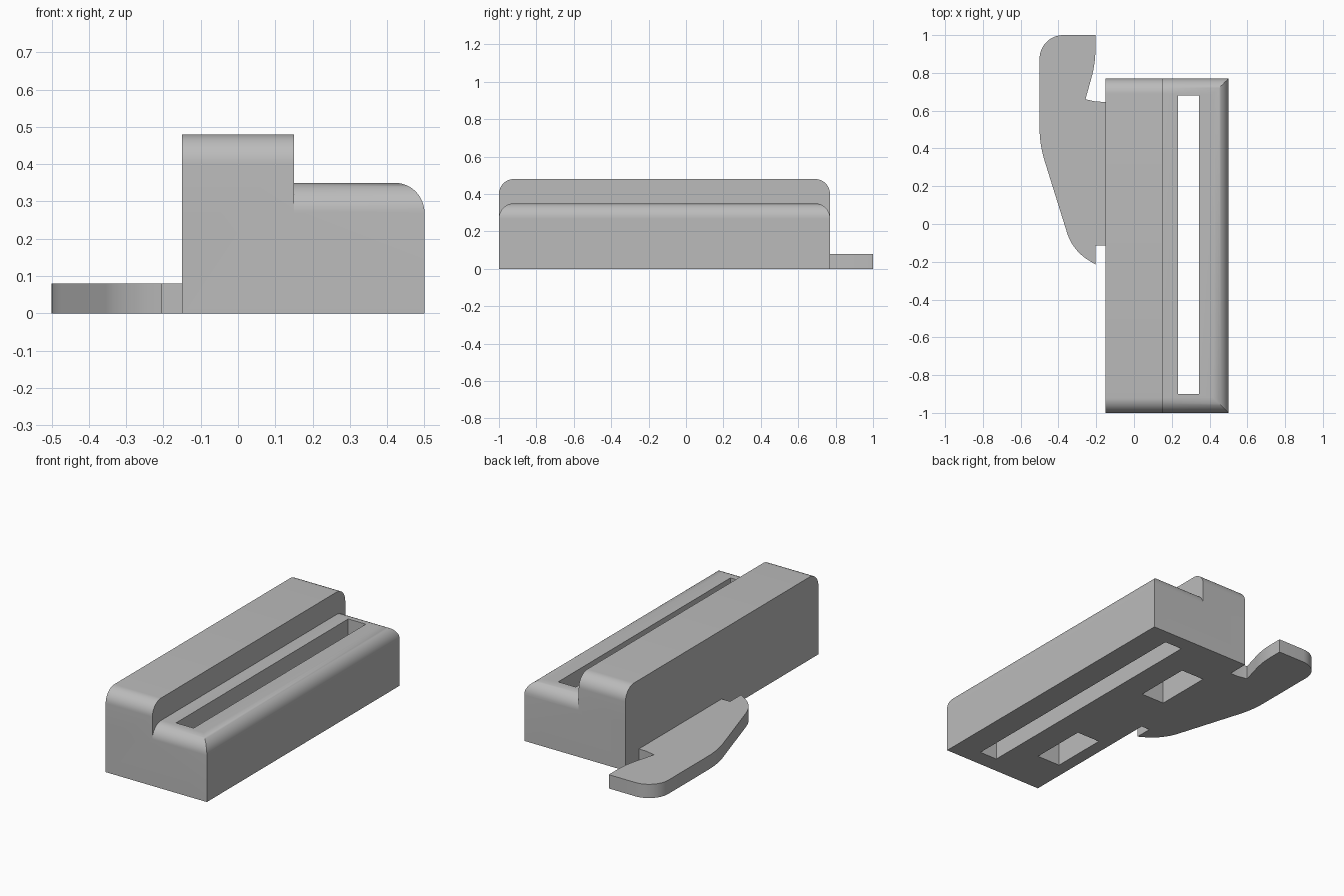
import bpy
import bmesh
import math
from mathutils import Vector

cube = bpy.data.objects.get("Cube")
if cube:
    bpy.data.objects.remove(cube, do_unlink=True)

grey = bpy.data.materials.new("plain grey")
grey.use_nodes = True
colour = (0.5, 0.5, 0.5, 1)
grey.diffuse_color = colour
grey.node_tree.nodes["Principled BSDF"].inputs["Base Color"].default_value = colour


def fillet(corners, steps=12):
    """Round each (u, v, cut) corner with an arc that starts cut away from it."""
    out = []
    for i, (u, v, cut) in enumerate(corners):
        p = Vector((u, v))
        if not cut:
            out.append(p)
            continue
        d1 = (Vector(corners[i - 1][:2]) - p).normalized()
        d2 = (Vector(corners[(i + 1) % len(corners)][:2]) - p).normalized()
        half = d1.angle(d2) / 2
        centre = p + (d1 + d2).normalized() * cut / math.cos(half)
        a, b = p + d1 * cut - centre, p + d2 * cut - centre
        sweep = math.pi - 2 * half
        for k in range(steps + 1):
            s = k / steps
            out.append(centre + (a * math.sin((1 - s) * sweep) + b * math.sin(s * sweep)) / math.sin(sweep))
    return out


def prism(name, corners, axis, low, high):
    """Extrude a filleted profile along an axis from low to high."""
    place = {"x": lambda p, d: (d, p.x, p.y),
             "y": lambda p, d: (p.x, d, p.y),
             "z": lambda p, d: (p.x, p.y, d)}[axis]
    bm = bmesh.new()
    face = bm.faces.new([bm.verts.new(place(p, low)) for p in fillet(corners)])
    grown = bmesh.ops.extrude_face_region(bm, geom=[face])["geom"]
    shift = Vector(place(Vector((0, 0)), high - low))
    bmesh.ops.translate(bm, vec=shift, verts=[g for g in grown if isinstance(g, bmesh.types.BMVert)])
    bmesh.ops.recalc_face_normals(bm, faces=bm.faces)
    mesh = bpy.data.meshes.new(name)
    bm.to_mesh(mesh)
    bm.free()
    mesh.materials.append(grey)
    obj = bpy.data.objects.new(name, mesh)
    bpy.context.collection.objects.link(obj)
    return obj


def rect(u0, u1, v0, v1, cut_low=0, cut_high=0):
    """Rectangle whose two upper corners may be rounded."""
    return [(u0, v0, 0), (u1, v0, 0), (u1, v1, cut_high), (u0, v1, cut_low)]


def combine(target, tool, operation):
    """Boolean the tool into the target and discard the tool."""
    mod = target.modifiers.new(operation.title(), "BOOLEAN")
    mod.operation, mod.solver, mod.object = operation, "EXACT", tool
    bpy.context.view_layer.objects.active = target
    bpy.ops.object.modifier_apply(modifier=mod.name)
    bpy.data.objects.remove(tool, do_unlink=True)


FRONT, BACK, SIDE, OUTER, R = -1.0, 0.77, -0.15, 0.5, 0.08

# Low shelf: rounded ends and outer edge, meeting in mitred corners
body = prism("slotted_block", rect(FRONT, BACK, 0, 0.35, R, R), "x", SIDE, OUTER)
combine(body, prism("edge_shape", rect(SIDE - 0.1, OUTER, -0.1, 0.35, 0, R), "y", FRONT - 0.1, BACK + 0.1), "INTERSECT")

# Tall rail with rounded ends
combine(body, prism("tall_rail", rect(FRONT, BACK, 0, 0.48, R, R), "x", SIDE, 0.15), "UNION")

# Flat side lever with a hooked tail
lever = [(-0.11, 0.645, 0), (-0.2, 0.648, 0), (-0.257, 0.66, 0), (-0.204, 0.85, 0.08),
         (-0.204, 1, 0), (-0.5, 1, 0.125), (-0.5, 0.42, 0.09), (-0.325, -0.141, 0.1),
         (-0.204, -0.214, 0), (-0.204, -0.113, 0), (-0.11, -0.113, 0)]
combine(body, prism("side_lever", lever, "z", 0, 0.08), "UNION")

# Long slot right through the shelf
combine(body, prism("slot", rect(0.232, 0.345, -0.9, 0.68), "z", -0.1, 0.6), "DIFFERENCE")

# Two blind pockets in the underside
middle = (FRONT + BACK) / 2
for side in (-1, 1):
    y = middle + side * 0.445
    combine(body, prism("pocket", rect(-0.075, 0.075, y - 0.17, y + 0.17), "z", -0.1, 0.3), "DIFFERENCE")

# Smooth rounded surfaces, crisp edges elsewhere
bpy.ops.object.select_all(action="DESELECT")
body.select_set(True)
bpy.context.view_layer.objects.active = body
bpy.ops.object.shade_smooth_by_angle(angle=math.radians(30))
